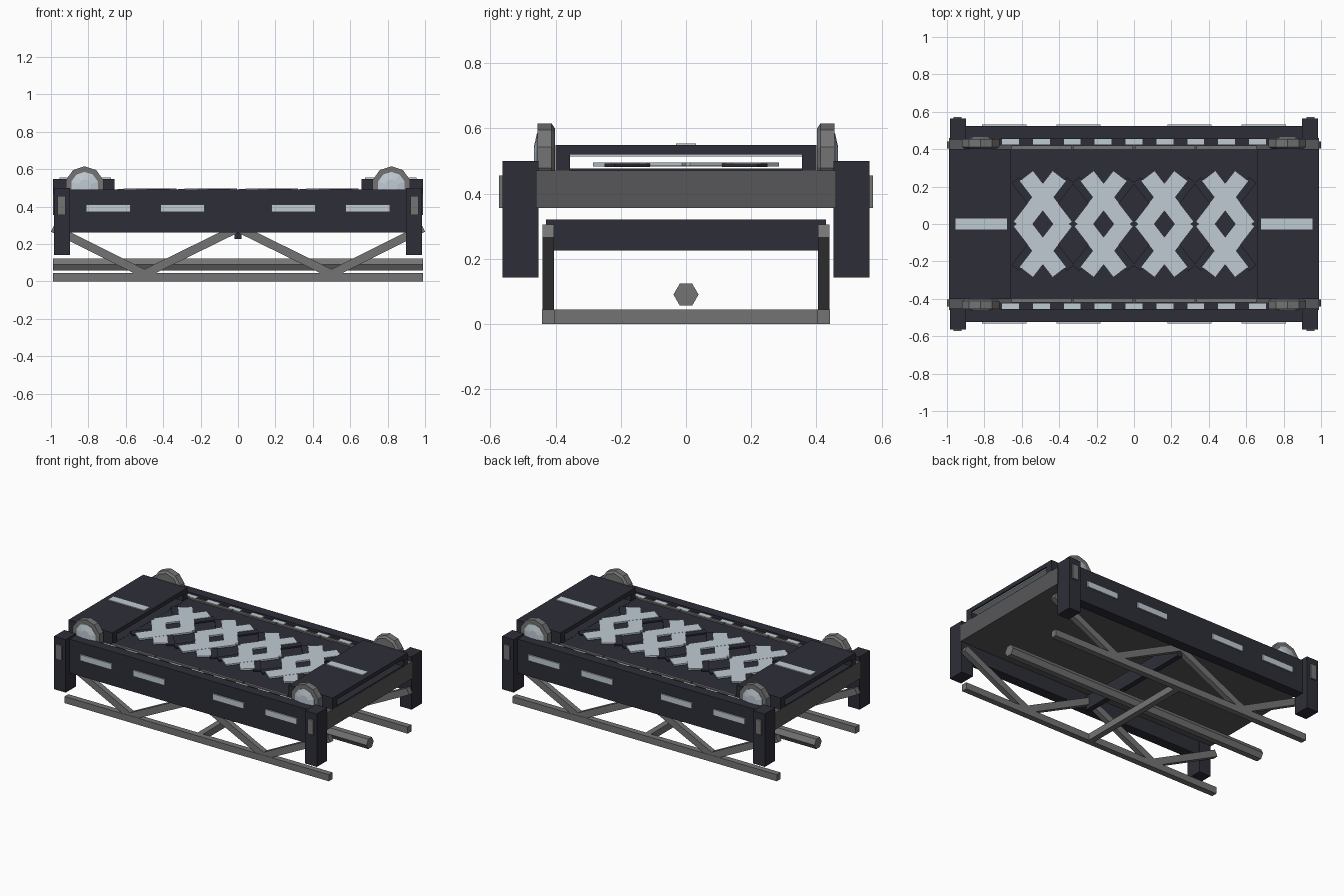
import bpy, math
from mathutils import Matrix, Vector

if "Cube" in bpy.data.objects:
    bpy.data.objects.remove(bpy.data.objects["Cube"])


def material(name, rgb):
    m = bpy.data.materials.new(name)
    m.diffuse_color = (*rgb, 1)
    m.use_nodes = True
    m.node_tree.nodes["Principled BSDF"].inputs["Base Color"].default_value = m.diffuse_color
    return m


NAVY = material("dark navy", (0.027, 0.027, 0.040))
GREY = material("steel grey", (0.175, 0.175, 0.175))
SLATE = material("slate grey", (0.095, 0.095, 0.100))
LIGHT = material("pale blue light", (0.53, 0.60, 0.65))


def mesh_object(name, verts, faces, mat):
    me = bpy.data.meshes.new(name)
    me.from_pydata(verts, [], faces)
    me.materials.append(mat)
    ob = bpy.data.objects.new(name, me)
    bpy.context.collection.objects.link(ob)
    return ob


def box(name, x, y, z, mat):
    """Box from ordered or reversed (min, max) ranges."""
    x, y, z = sorted(x), sorted(y), sorted(z)
    v = [(a, b, c) for a in x for b in y for c in z]
    f = [(0, 1, 3, 2), (4, 6, 7, 5), (0, 4, 5, 1),
         (2, 3, 7, 6), (0, 2, 6, 4), (1, 5, 7, 3)]
    return mesh_object(name, v, f, mat)


def bar(name, p, q, width, height, mat):
    """Rectangular bar from p to q; width is horizontal."""
    p, q = Vector(p), Vector(q)
    d = (q - p).normalized()
    side = d.cross(Vector((0, 0, 1))).normalized()
    up = side.cross(d)
    ob = box(name, (0, (q - p).length), (-width / 2, width / 2),
             (-height / 2, height / 2), mat)
    m = Matrix((d, -side, up)).transposed().to_4x4()
    m.translation = p
    ob.data.transform(m)
    return ob


def lathe(name, rings, sides, axis, centre, mat, turn=0.0):
    """Stack of polygons given as (offset along axis, radius)."""
    verts, faces = [], []
    for off, r in rings:
        for i in range(sides):
            a = turn + 2 * math.pi * i / sides
            u, w = r * math.cos(a), r * math.sin(a)
            v = (u, off, w) if axis == "y" else (off, u, w)
            verts.append(tuple(Vector(v) + Vector(centre)))
    for k in range(len(rings) - 1):
        for i in range(sides):
            j = (i + 1) % sides
            faces.append((k * sides + i, k * sides + j,
                          (k + 1) * sides + j, (k + 1) * sides + i))
    faces.append(tuple(range(sides))[::-1])
    faces.append(tuple(range((len(rings) - 1) * sides, len(rings) * sides)))
    ob = mesh_object(name, verts, faces, mat)
    import bmesh
    bm = bmesh.new()
    bm.from_mesh(ob.data)
    bmesh.ops.recalc_face_normals(bm, faces=bm.faces)
    bm.to_mesh(ob.data)
    bm.free()
    return ob


# Main deck slab and its dark top panel
box("deck_slab", (-0.99, 0.99), (-0.46, 0.46), (0.355, 0.47), SLATE)
box("deck_panel", (-0.655, 0.655), (-0.40, 0.40), (0.47, 0.475), NAVY)

# Underframe: central pipe and cross members
lathe("central_pipe", [(-0.99, 0.0385), (0.99, 0.0385)], 6, "x", (0, 0, 0.09), GREY)
box("upper_cross_beam", (-0.018, 0.018), (-0.43, 0.43), (0.225, 0.32), NAVY)
box("lower_cross_beam", (-0.02, 0.02), (-0.44, 0.44), (0.0, 0.045), GREY)

for s in (-1, 1):
    # Side beam, lower rail and truss
    box("side_beam", (-0.92, 0.92), (s * 0.455, s * 0.523), (0.26, 0.49), NAVY)
    box("lower_rail", (-0.99, 0.99), (s * 0.402, s * 0.442), (0.0, 0.045), GREY)
    for e in (-1, 1):
        foot = (e * 0.5, s * 0.422, 0.04)
        bar("truss_diagonal", foot, (e * 0.99, s * 0.422, 0.285), 0.036, 0.045, GREY)
        bar("truss_diagonal", foot, (0, s * 0.422, 0.285), 0.036, 0.045, GREY)
        # Side window lights
        for a, b in ((0.18, 0.415), (0.575, 0.812)):
            box("side_window", (e * a, e * b), (s * 0.52, s * 0.532), (0.37, 0.41), LIGHT)
        # Corner post with badge plate
        box("corner_post", (e * 0.897, e * 0.985), (s * 0.452, s * 0.563),
            (0.142, 0.50), NAVY)
        box("post_plate", (e * 0.922, e * 0.965), (s * 0.56, s * 0.573),
            (0.355, 0.455), GREY)
        # Round lamp with a faceted lens on the outside
        c = (e * 0.82, s * 0.43, 0.51)
        lathe("lamp_housing", [(-s * 0.028, 0.09), (-s * 0.018, 0.105),
                               (s * 0.025, 0.105)], 10, "y", c, GREY, math.pi / 2)
        lathe("lamp_lens", [(s * 0.02, 0.075), (s * 0.027, 0.075),
                            (s * 0.036, 0.035)], 10, "y", c, LIGHT, math.pi / 2)
    # Inner gutter: grey edging and a row of light and dark tiles
    for i in range(-2, 2):
        box("gutter_edge", (i * 0.33 + 0.005, i * 0.33 + 0.325),
            (s * 0.402, s * 0.42), (0.47, 0.483), GREY)
    box("gutter_floor", (-0.9, 0.9), (s * 0.42, s * 0.455), (0.47, 0.473), NAVY)
    for i in range(-4, 5):
        box("gutter_light", (i * 0.165 - 0.045, i * 0.165 + 0.045),
            (s * 0.425, s * 0.455), (0.472, 0.48), LIGHT)

# Raised end decks, open underneath, with a centre stripe
for e in (-1, 1):
    box("end_deck", (e * 0.66, e * 0.99), (-0.40, 0.40), (0.52, 0.548), NAVY)
    box("end_deck_underlight", (e * 0.68, e * 0.98), (-0.355, 0.355), (0.513, 0.52), LIGHT)
    box("end_deck_floor", (e * 0.655, e * 0.985), (-0.40, 0.40), (0.47, 0.476), NAVY)
    for s in (-1, 1):
        box("end_deck_cheek", (e * 0.66, e * 0.99), (s * 0.355, s * 0.40),
            (0.47, 0.52), NAVY)
    box("end_stripe", (e * 0.68, e * 0.955), (-0.03, 0.03), (0.547, 0.554), LIGHT)

# Light lattice: four cells of crossing chevrons
for i in range(4):
    cx = -0.4875 + 0.325 * i
    for n, e in enumerate((-1, 1)):
        z = 0.489 + 0.001 * n
        for s in (-1, 1):
            bar("lattice_bar", (cx + e * 0.122, -s * 0.015, z),
                (cx - e * 0.088, s * 0.258, z), 0.09, 0.011, LIGHT)

# Dark braces between the lattice cells
for i in range(5):
    cx = -0.65 + 0.325 * i
    for e in (-1, 1):
        if abs(cx + e * 0.1) > 0.65:
            continue
        for s in (-1, 1):
            bar("dark_brace", (cx + e * 0.015, s * 0.235, 0.487),
                (cx + e * 0.10, s * 0.125, 0.487), 0.05, 0.010, NAVY)
